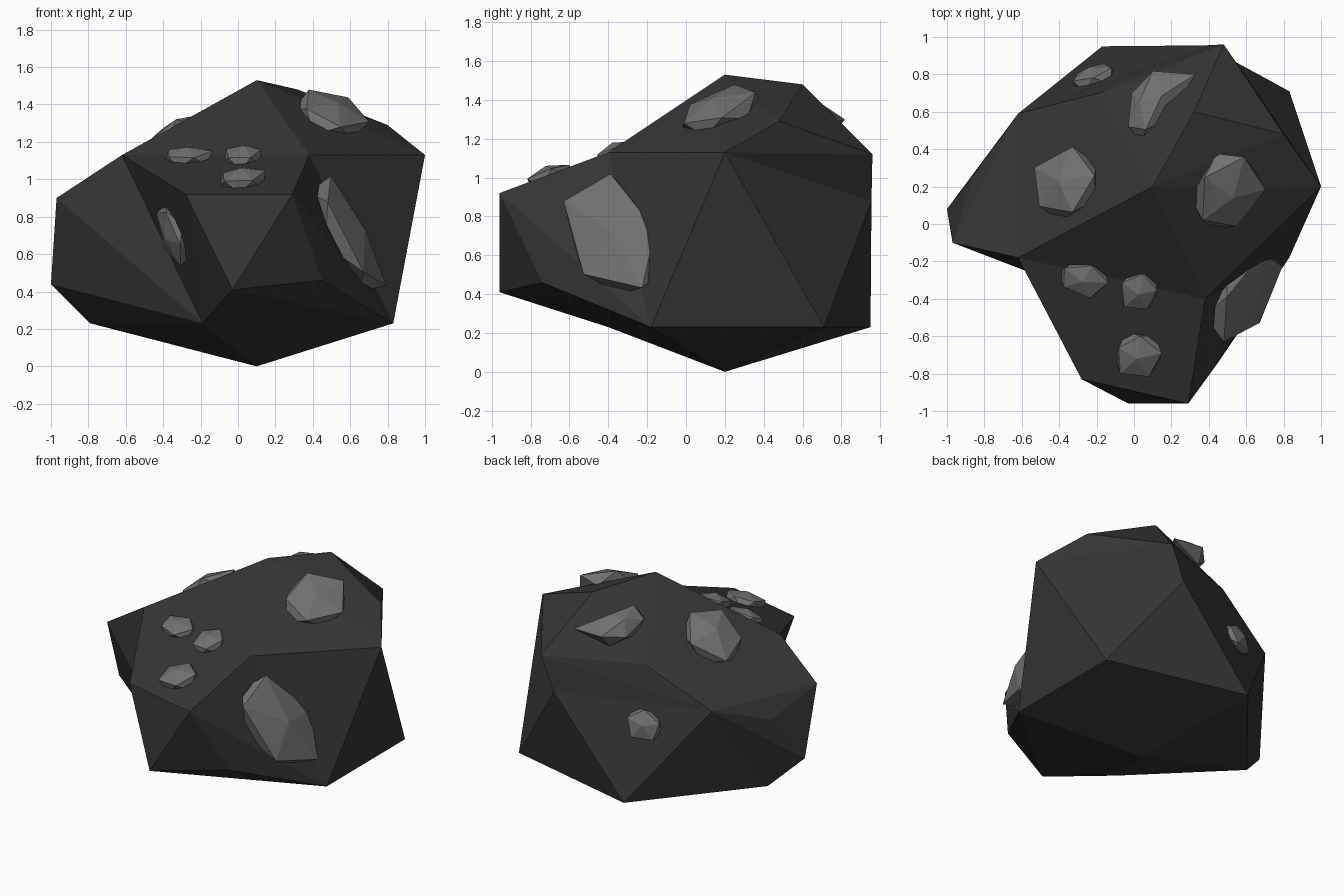
import bpy, bmesh, random
from mathutils import Vector, Matrix
from mathutils.bvhtree import BVHTree

if "Cube" in bpy.data.objects:
    bpy.data.objects.remove(bpy.data.objects["Cube"])

random.seed(4)


def material(name, grey):
    m = bpy.data.materials.new(name)
    m.diffuse_color = (grey, grey, grey, 1)
    m.use_nodes = True
    m.node_tree.nodes["Principled BSDF"].inputs["Base Color"].default_value = m.diffuse_color
    return m


dark = material("dark_stone", 0.035)
light = material("ore", 0.16)


def hull(name, points, mat):
    bm = bmesh.new()
    for p in points:
        bm.verts.new(p)
    r = bmesh.ops.convex_hull(bm, input=bm.verts)
    junk = {g for g in r["geom_interior"] + r["geom_unused"] if isinstance(g, bmesh.types.BMVert)}
    bmesh.ops.delete(bm, geom=list(junk), context='VERTS')
    bmesh.ops.recalc_face_normals(bm, faces=bm.faces)
    me = bpy.data.meshes.new(name)
    bm.to_mesh(me)
    bm.free()
    ob = bpy.data.objects.new(name, me)
    bpy.context.collection.objects.link(ob)
    me.materials.append(mat)
    return ob


# Corners of the core: a squashed twelve-point boulder
peak, foot = (.10, .20, 1.53), (.10, .20, 0)
up_r, up_fr, up_fl = (1, .20, 1.13), (.38, -.40, 1.13), (-.62, -.18, 1.13)
up_bl, up_br = (-.62, .59, .87), (.38, .955, .88)
lo_fr, lo_br, lo_b = (.83, -.18, .23), (.83, .71, .23), (-.17, .95, .23)
lo_l, lo_f = (-.79, .20, .23), (-.19, -.40, .23)
core = hull("boulder", [peak, foot, up_r, up_fr, up_fl, up_bl, up_br,
                        lo_fr, lo_br, lo_b, lo_l, lo_f], dark)

# Bulges pushed out of the core, merged into it
back_tip, back_high = (.48, .96, 1.12), (.32, .60, 1.48)
bulges = [
    # front nose
    [up_fr, up_fl, lo_f, lo_fr, (-.28, -.83, .92), (.29, -.96, .92), (-.03, -.96, .41), (.45, -.74, .46)],
    # left shoulder
    [up_fl, up_bl, lo_l, lo_f, (-.97, -.10, .90), (-1, .08, .44), (-.86, .26, .75)],
    # back right crown
    [peak, up_r, up_br, back_tip, back_high, (.80, .48, 1.29)],
    # back ledge
    [peak, up_bl, up_br, back_tip, back_high, (-.165, .706, 1.13)],
]
cutters = []
for i, pts in enumerate(bulges):
    inner = Vector((.05, .2, .75))          # overlaps the core for a clean union
    ob = hull("bulge_helper", pts + [inner], dark)
    ob.hide_render = True
    mod = core.modifiers.new("merge", 'BOOLEAN')
    mod.operation, mod.solver, mod.object = 'UNION', 'EXACT', ob
    cutters.append(ob)
bpy.context.view_layer.update()
dg = bpy.context.evaluated_depsgraph_get()
merged = bpy.data.meshes.new_from_object(core.evaluated_get(dg))
core.modifiers.clear()
core.data = merged
for ob in cutters:
    bpy.data.objects.remove(ob)
tree = BVHTree.FromPolygons([v.co for v in merged.vertices],
                            [tuple(p.vertices) for p in merged.polygons])


# Ore lumps set into the surface: centre, long direction, half sizes, optional point
def lump(name, centre, along, size, tip=None):
    loc, n, _, _ = tree.find_nearest(Vector(centre))
    if n.dot(loc - Vector((0, .1, .7))) < 0:
        n = -n
    t = Vector(along)
    t = (t - n * t.dot(n)).normalized()
    frame = Matrix((t, n.cross(t), n)).transposed()
    bm = bmesh.new()
    bmesh.ops.create_icosphere(bm, subdivisions=1, radius=1)
    pts = []
    for v in bm.verts:
        p = v.co * random.uniform(.95, 1.15)
        p.z = min(p.z, .95)
        pts.append(loc + frame @ Vector(a * b for a, b in zip(p, size)))
    bm.free()
    if tip:
        pts.append(Vector(tip))
    hull(name, pts, light)


lump("ore_right", (.60, -.37, .70), (.35, .3, -.55), (.38, .24, .12))
lump("ore_top_right", (.49, .18, 1.32), (.2, 1, 0), (.23, .20, .09))
lump("ore_top_left", (-.36, .21, 1.20), (1, .1, .3), (.22, .20, .10))
lump("ore_top_back", (.08, .62, 1.30), (.1, 1, 0), (.19, .11, .09), (.33, .80, 1.29))
lump("ore_small_left", (-.27, -.29, 1.12), (1, -.1, 0), (.14, .10, .06))
lump("ore_small_middle", (.03, -.36, 1.13), (.2, 1, 0), (.12, .11, .07))
lump("ore_small_front", (.02, -.70, 1.0), (1, .2, 0), (.13, .13, .075))
lump("ore_back", (-.22, .79, .74), (1, .3, .4), (.13, .11, .07))
lump("ore_front_left", (-.34, -.47, .70), (.2, 0, -1), (.19, .13, .06))
